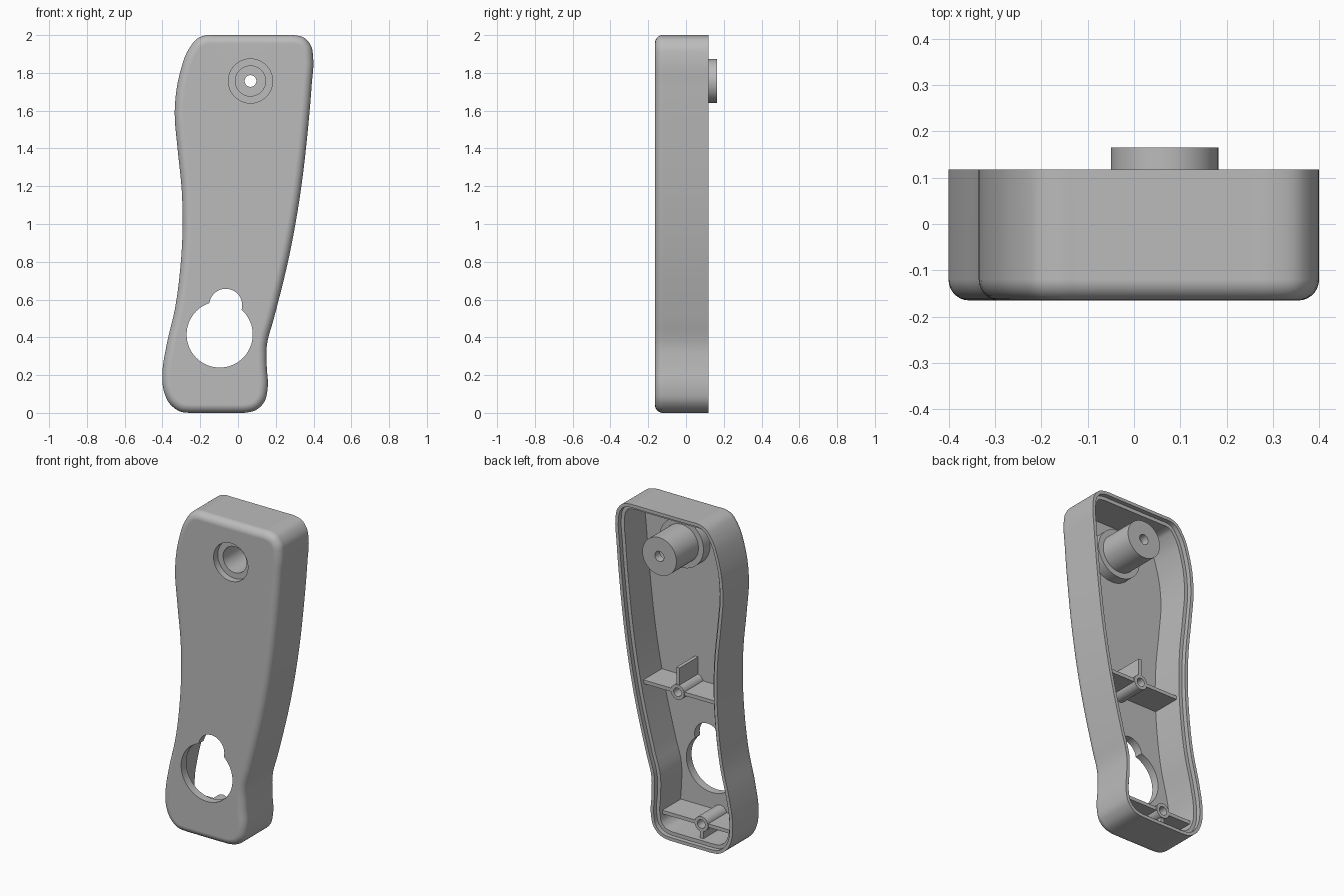
import bpy, bmesh, math
from mathutils import Vector

cube = bpy.data.objects.get("Cube")
if cube:
    bpy.data.objects.remove(cube, do_unlink=True)

grey = bpy.data.materials.new("plain grey")
grey.use_nodes = True
colour = (0.5, 0.5, 0.5, 1)
grey.diffuse_color = colour
grey.node_tree.nodes["Principled BSDF"].inputs["Base Color"].default_value = colour

BACK, FRONT, FLOOR = 0.118, -0.165, -0.115


def make(name, bm):
    bmesh.ops.recalc_face_normals(bm, faces=bm.faces)
    mesh = bpy.data.meshes.new(name)
    bm.to_mesh(mesh)
    bm.free()
    mesh.materials.append(grey)
    ob = bpy.data.objects.new(name, mesh)
    bpy.context.collection.objects.link(ob)
    return ob


def smooth(ob):
    bpy.ops.object.select_all(action='DESELECT')
    ob.select_set(True)
    bpy.context.view_layer.objects.active = ob
    bpy.ops.object.shade_smooth_by_angle(angle=math.radians(30))


def bridge(bm, a, b):
    n = len(a)
    for i in range(n):
        j = (i + 1) % n
        bm.faces.new((a[i], a[j], b[j], b[i]))


def lathe(name, x, z, profile, n=48):
    """Closed (radius, y) profile turned about a y-parallel axis."""
    bm = bmesh.new()
    rings = []
    for r, y in profile:
        rings.append([bm.verts.new((x + r * math.cos(math.tau * i / n), y,
                                    z + r * math.sin(math.tau * i / n))) for i in range(n)])
    for a, b in zip(rings, rings[1:] + rings[:1]):
        bridge(bm, a, b)
    ob = make(name, bm)
    smooth(ob)
    return ob


def box(name, x0, x1, y0, y1, z0, z1):
    bm = bmesh.new()
    bmesh.ops.create_cube(bm, size=1)
    for v in bm.verts:
        v.co = ((x0 + x1) / 2 + v.co.x * (x1 - x0),
                (y0 + y1) / 2 + v.co.y * (y1 - y0),
                (z0 + z1) / 2 + v.co.z * (z1 - z0))
    return make(name, bm)


def smooth_loop(points, steps):
    """Closed spline through the points, tangents weighted by spacing."""
    p = [Vector(q) for q in points]
    n = len(p)
    d = [(p[(i + 1) % n] - p[i]).length for i in range(n)]
    m = []
    for i in range(n):
        a, b = d[i - 1], d[i]
        m.append(((p[i] - p[i - 1]) / a * b + (p[(i + 1) % n] - p[i]) / b * a) / (a + b))
    out = []
    for i in range(n):
        j = (i + 1) % n
        for s in range(steps):
            t = s / steps
            h = t * t * (3 - 2 * t)
            out.append(p[i] * (1 - h) + p[j] * h
                       + m[i] * d[i] * t * (1 - t) ** 2 - m[j] * d[i] * t * t * (1 - t))
    return out


# Handle outline (x, z), counter-clockwise from the bottom edge
outline = smooth_loop([
    (-.25, 0), (-.2, 0), (0, 0), (.04, .001), (.1, .018), (.14, .06), (.157, .13),
    (.152, .25), (.153, .36), (.19, .5), (.27, .825), (.325, 1.127), (.37, 1.5),
    (.39, 1.735), (.398, 1.88), (.388, 1.94), (.355, 1.983), (.295, 2), (.25, 2),
    (-.12, 2), (-.165, 2), (-.215, 1.982), (-.255, 1.935), (-.31, 1.79), (-.335, 1.6),
    (-.32, 1.4), (-.298, 1.18), (-.293, .995), (-.304, .783), (-.335, .545),
    (-.378, .36), (-.4, .21), (-.394, .12), (-.36, .047), (-.305, .007)], 5)


def inset(amount):
    n = len(outline)
    result = []
    for i in range(n):
        t = (outline[(i + 1) % n] - outline[i - 1]).normalized()
        result.append(outline[i] + Vector((-t.y, t.x)) * amount)
    return result


# Shell: loft from the inner floor over the stepped rim to the rounded front
R = 0.045
section = [(.042, FLOOR), (.042, .09), (.02, .09), (.02, BACK), (0, BACK)]
for k in range(8):
    a = math.pi / 2 * k / 7
    section.append((R * (1 - math.cos(a)), FRONT + R - R * math.sin(a)))
bm = bmesh.new()
rings = [[bm.verts.new((q.x, y, q.y)) for q in inset(w)] for w, y in section]
for a, b in zip(rings, rings[1:]):
    bridge(bm, a, b)
bm.faces.new(rings[0])
bm.faces.new(rings[-1])
shell = make("handle_shell", bm)

# Openings: keyhole window and screw recess
BX, BZ = .066, 1.757
for x, z, r in [(-.097, .415, .175), (-.065, .57, .087), (BX, BZ, .117)]:
    bm = bmesh.new()
    lo, hi = [[bm.verts.new((x + r * math.cos(math.tau * i / 64), y,
                             z + r * math.sin(math.tau * i / 64))) for i in range(64)]
              for y in (-.3, 0)]
    bridge(bm, lo, hi)
    bm.faces.new(lo)
    bm.faces.new(hi)
    cutter = make("cutter", bm)
    cutter.hide_render = True
    mod = shell.modifiers.new("opening", 'BOOLEAN')
    mod.operation = 'DIFFERENCE'
    mod.solver = 'EXACT'
    mod.object = cutter
    bpy.ops.object.select_all(action='DESELECT')
    shell.select_set(True)
    bpy.context.view_layer.objects.active = shell
    bpy.ops.object.modifier_apply(modifier=mod.name)
    bpy.data.objects.remove(cutter, do_unlink=True)
smooth(shell)
weighted = shell.modifiers.new("even_shading", 'WEIGHTED_NORMAL')
weighted.keep_sharp = True

# Hollow screw boss with a collar at its base
lathe("screw_boss", BX, BZ, [
    (.15, -.12), (.15, -.05), (.116, -.05), (.116, .165), (.031, .165), (.031, .115),
    (.08, .115), (.08, -.125), (.116, -.125), (.116, -.12)], 64)

# Cross ribs, each with a pin socket and an upright fin
for name, x, z, x0, x1, f0, f1 in [("middle", .009, .9, -.275, .265, .935, 1.05),
                                   ("lower", -.153, .132, -.365, .135, .02, .097)]:
    lathe(name + "_socket", x, z, [(.046, -.12), (.046, .07), (.026, .07), (.026, -.1),
                                   (.001, -.1), (.001, -.12)], 32)
    for side, a, b in (("left", x + .04, x1), ("right", x0, x - .04)):
        box(name + "_rib_" + side, a, b, -.12, .065, z - .011, z + .011)
    box(name + "_fin", x - .011, x + .011, -.12, .065, f0, f1)
